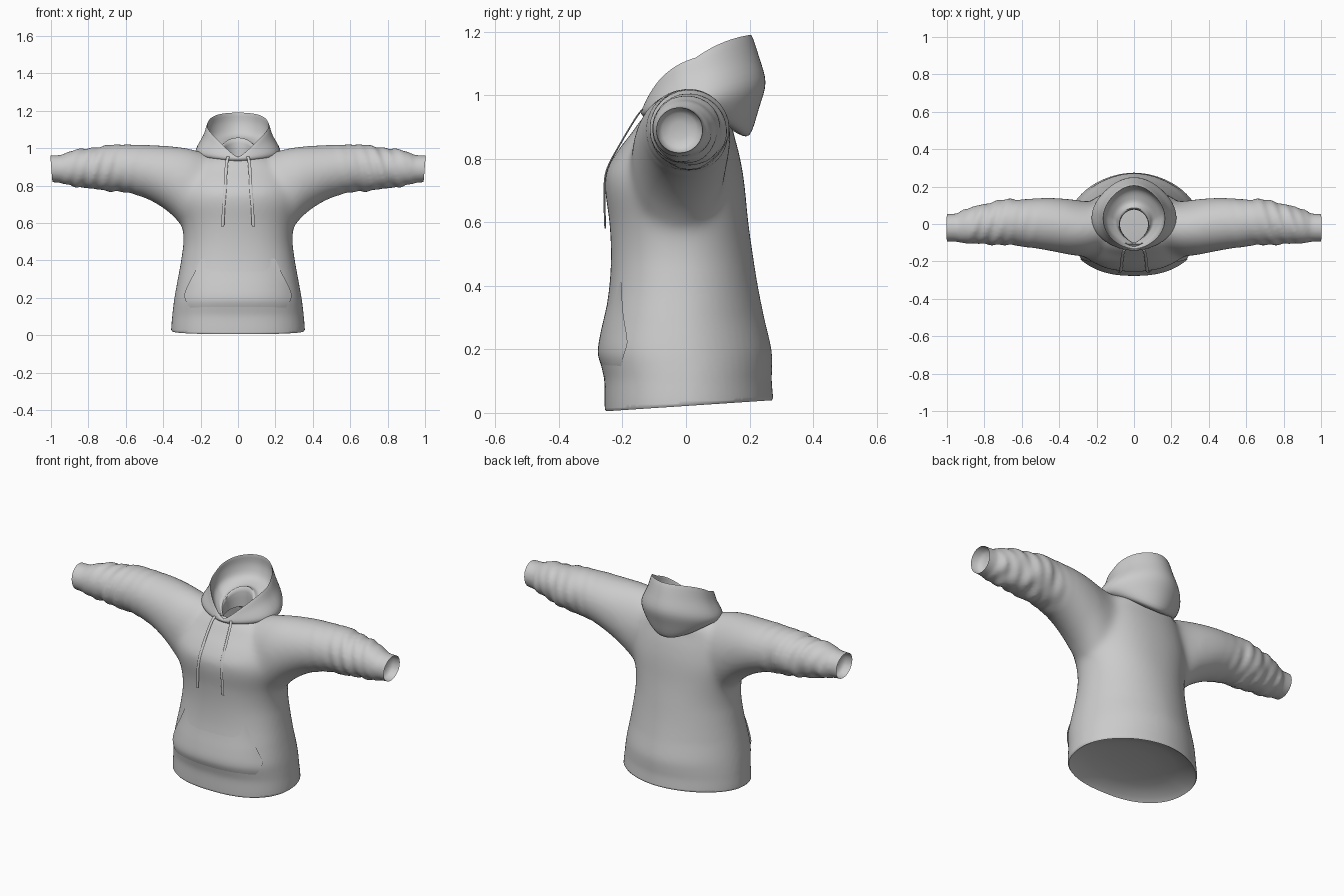
import bpy, bmesh, math
from mathutils import Vector
from mathutils.bvhtree import BVHTree

if "Cube" in bpy.data.objects:
    bpy.data.objects.remove(bpy.data.objects["Cube"])

cloth = bpy.data.materials.new("grey_cloth")
cloth.diffuse_color = (0.6, 0.6, 0.6, 1)
cloth.use_nodes = True
cloth.node_tree.nodes["Principled BSDF"].inputs["Base Color"].default_value = cloth.diffuse_color


def activate(ob):
    bpy.ops.object.select_all(action='DESELECT')
    ob.select_set(True)
    bpy.context.view_layer.objects.active = ob


def finish(bm, name, angle=50):
    mesh = bpy.data.meshes.new(name)
    bm.to_mesh(mesh)
    bm.free()
    ob = bpy.data.objects.new(name, mesh)
    bpy.context.collection.objects.link(ob)
    mesh.materials.append(cloth)
    activate(ob)
    bpy.ops.object.shade_smooth_by_angle(angle=math.radians(angle))
    return ob


def smooth_rows(rows, steps):
    """Catmull-Rom through rows of equal-length tuples."""
    out = []
    for i in range(len(rows) - 1):
        a, b, c, d = (rows[max(0, min(len(rows) - 1, i + k))] for k in (-1, 0, 1, 2))
        for s in range(steps):
            t = s / steps
            out.append([q + 0.5 * t * (r - p + t * (2 * p - 5 * q + 4 * r - w + t * (3 * (q - r) + w - p)))
                        for p, q, r, w in zip(a, b, c, d)])
    return out + [list(rows[-1])]


def loft(bm, rings, caps=False):
    loops = [[bm.verts.new(p) for p in ring] for ring in rings]
    n = len(loops[0])
    faces = [bm.faces.new((a[i], a[(i + 1) % n], b[(i + 1) % n], b[i]))
             for a, b in zip(loops, loops[1:]) for i in range(n)]
    if caps:
        faces += [bm.faces.new(loops[0]), bm.faces.new(loops[-1])]
    bmesh.ops.recalc_face_normals(bm, faces=faces)


def spow(v, e):
    return math.copysign(abs(v) ** e, v)


ANG = [math.tau * i / 64 for i in range(64)]

# Torso: height, half width, front y, back y
torso = [(-.06, .352, -.252, .272), (.02, .358, -.256, .276), (.10, .352, -.257, .270),
         (.14, .348, -.265, .271), (.20, .340, -.275, .269), (.30, .322, -.256, .246),
         (.40, .304, -.241, .226), (.50, .292, -.236, .210), (.60, .300, -.241, .196),
         (.70, .325, -.254, .186), (.76, .325, -.250, .178), (.82, .310, -.218, .166),
         (.88, .285, -.172, .150), (.93, .235, -.135, .140), (.975, .14, -.085, .11)]
# Sleeve: x, bottom z, top z, front y, back y
sleeve = [(.16, .60, .970, -.14, .11), (.24, .565, .995, -.17, .12), (.30, .585, 1.006, -.172, .128),
          (.35, .638, 1.012, -.165, .135), (.42, .692, 1.015, -.15, .14), (.50, .735, 1.017, -.134, .138),
          (.60, .763, 1.020, -.12, .132), (.70, .772, 1.014, -.112, .13), (.80, .785, 1.0, -.108, .108),
          (.88, .797, .988, -.105, .085), (.93, .806, .972, -.098, .066), (.95, .814, .963, -.095, .056),
          (1.03, .820, .962, -.094, .052)]

bm = bmesh.new()
rings = []
for z, w, f, b in smooth_rows(torso, 4):
    k = max(0, min(1, (.6 - z) / .3))
    mid, ring = (f + b) / 2 - .01, []
    for t in ANG:
        front = math.sin(t) < 0
        e = .93 + k * (-.09 if front else .13)      # boxier front, rounder back near the hem
        ring.append((w * spow(math.cos(t), e), mid + abs((f if front else b) - mid) * spow(math.sin(t), e), z))
    rings.append(ring)
loft(bm, rings, True)
for side in (-1, 1):
    rings = []
    for x, lo, hi, f, b in smooth_rows(sleeve, 6):
        fold = .005 * max(0, min(1, (x - .5) / .15, (.95 - x) / .04))
        ring = []
        for t in ANG:
            k = fold * (math.sin(55 * x + 3 * math.sin(t + 1)) * math.cos(t - 20 * x) + .7 * math.sin(97 * x - 3 * t))
            ring.append((side * x, (f + b) / 2 + ((b - f) / 2 + k) * math.cos(t),
                         (lo + hi) / 2 + ((hi - lo) / 2 + k) * math.sin(t)))
        rings.append(ring)
    loft(bm, rings, True)
body = finish(bm, "body_and_sleeves")

# Fuse torso and sleeves into one soft skin, softest around the armholes
m = body.modifiers.new("fuse", 'REMESH')
m.mode, m.voxel_size, m.use_smooth_shade = 'VOXEL', .011, True
activate(body)
bpy.ops.object.modifier_apply(modifier="fuse")
group = body.vertex_groups.new(name="armholes")
for v in body.data.vertices:
    x, z = abs(v.co.x), v.co.z
    group.add([v.index], max(0, min(1, (x - .14) / .08, (.48 - x) / .1, (z - .45) / .1)), 'REPLACE')
for name, count, vg in (("soften", 5, ""), ("blend", 60, "armholes")):
    m = body.modifiers.new(name, 'SMOOTH')
    m.factor, m.iterations, m.vertex_group = .5, count, vg
    bpy.ops.object.modifier_apply(modifier=name)

# Trim hem and cuffs, close each with a rolled edge and a shallow hollow
bm = bmesh.new()
bm.from_mesh(body.data)
hem_steps = ((-.007, .985), (.018, .92), (.022, .72), (.012, .5))
cuff_steps = ((-.035, .94), (-.015, .8), (-.008, .5))
for co, no, axis, steps in (((0, -.255, .012), (0, .035, -.53), (0, 0, 1), hem_steps),
                            ((.998, 0, .89), (1, 0, -.08), (1, 0, 0), cuff_steps),
                            ((-.998, 0, .89), (-1, 0, -.08), (-1, 0, 0), cuff_steps)):
    cut = bmesh.ops.bisect_plane(bm, geom=bm.verts[:] + bm.edges[:] + bm.faces[:],
                                 plane_co=co, plane_no=no, clear_outer=True)["geom_cut"]
    rim = [e for e in cut if isinstance(e, bmesh.types.BMEdge)]
    for push, scale in steps:
        ext = bmesh.ops.extrude_edge_only(bm, edges=rim)["geom"]
        verts = [v for v in ext if isinstance(v, bmesh.types.BMVert)]
        rim = [e for e in ext if isinstance(e, bmesh.types.BMEdge)]
        mid = sum((v.co for v in verts), Vector()) / len(verts)
        for v in verts:
            v.co = mid + (v.co - mid) * scale + Vector(axis) * push
    bmesh.ops.contextual_create(bm, geom=rim)
bmesh.ops.recalc_face_normals(bm, faces=bm.faces)

# Open the neck under the hood
neck = []
for f in bm.faces:
    c = f.calc_center_median()
    if c.z > .88 and (c.x / .12) ** 2 + ((c.y - .005) / .115) ** 2 < 1:
        neck.append(f)
bmesh.ops.delete(bm, geom=neck, context='FACES')
tree = BVHTree.FromBMesh(bm)
bm.to_mesh(body.data)
bm.free()
activate(body)
bpy.ops.object.shade_smooth_by_angle(angle=math.radians(50))

# Hood: front y z, side x y z, back y z, V lift; from throat over the rim to the nape
hood = [(-.100, .90, .075, .00, .92, .078, .94, 0), (-.105, .930, .078, .00, 1.0, .080, 1.05, 0),
        (-.112, .932, .105, .02, .995, .12, 1.045, .01), (-.118, .940, .150, .04, 1.03, .18, 1.07, .02),
        (-.126, .945, .163, .04, 1.08, .205, 1.13, .03), (-.132, .952, .165, .03, 1.118, .205, 1.19, .035),
        (-.139, .950, .187, .035, 1.06, .230, 1.12, .025), (-.142, .946, .224, .035, .995, .250, 1.04, .01),
        (-.140, .940, .220, .035, .962, .230, .96, 0), (-.130, .930, .190, .03, .950, .200, .875, 0),
        (-.108, .922, .140, .02, .945, .160, .88, 0)]
bm = bmesh.new()
rings = []
for i, (fy, fz, sx, sy, sz, by, bz, lift) in enumerate(smooth_rows(hood, 4)):
    ring = []
    for t in ANG:
        s, c = math.sin(t), math.cos(t)
        mix = lambda f, m, b: m + s * (b - f) / 2 + s * s * ((b + f) / 2 - m)
        taper = 1 - (.4 if i < 10 else .15) * max(0, -s) ** 3 - .13 * max(0, s) ** 2
        ring.append((sx * c * taper, mix(fy, sy, by), mix(fz, sz, bz) + lift * 2 * abs(c) * max(0, -s)))
    rings.append(ring)
loft(bm, rings)
finish(bm, "hood", 60)


def front_y(x, z):
    hit = tree.ray_cast(Vector((x, -1, z)), Vector((0, 1, 0)))[0]
    return hit.y if hit else 0


# Front pocket panel, blended into the belly with lifted slanted openings
outline = [(.135, .235), (.15, .258), (.18, .278), (.22, .286), (.28, .262), (.34, .230), (.41, .198)]
bm = bmesh.new()
grid = []
for i, (z, w) in enumerate(smooth_rows(outline, 3)):
    row = []
    for j in range(33):
        u = j / 16 - 1
        lift = -.003 + .006 * min(1, i / 6, (18 - i) / 6) + .008 * abs(u) ** 8 * max(0, min(1, (i - 2) / 6))
        row.append(bm.verts.new((u * w, front_y(u * w, z) - lift, z)))
    grid.append(row)
for a, b in zip(grid, grid[1:]):
    for j in range(32):
        bm.faces.new((a[j], a[j + 1], b[j + 1], b[j]))
finish(bm, "front_pocket", 60)

# Drawstrings hanging from the hood
for side, label in ((-1, "left"), (1, "right")):
    bm = bmesh.new()
    path = smooth_rows([(.052, -.138, .955), (.060, -.160, .925), (.066, -.205, .85),
                        (.070, -.247, .77), (.076, -.257, .70), (.082, -.254, .58)], 4)
    rings = []
    for x, y, z in path:
        y = min(y, front_y(side * x, z) - .005)
        rings.append([(side * x + .008 * math.cos(math.tau * k / 8), y + .003 * math.sin(math.tau * k / 8), z)
                      for k in range(8)])
    loft(bm, rings, True)
    finish(bm, label + "_drawstring", 60)
